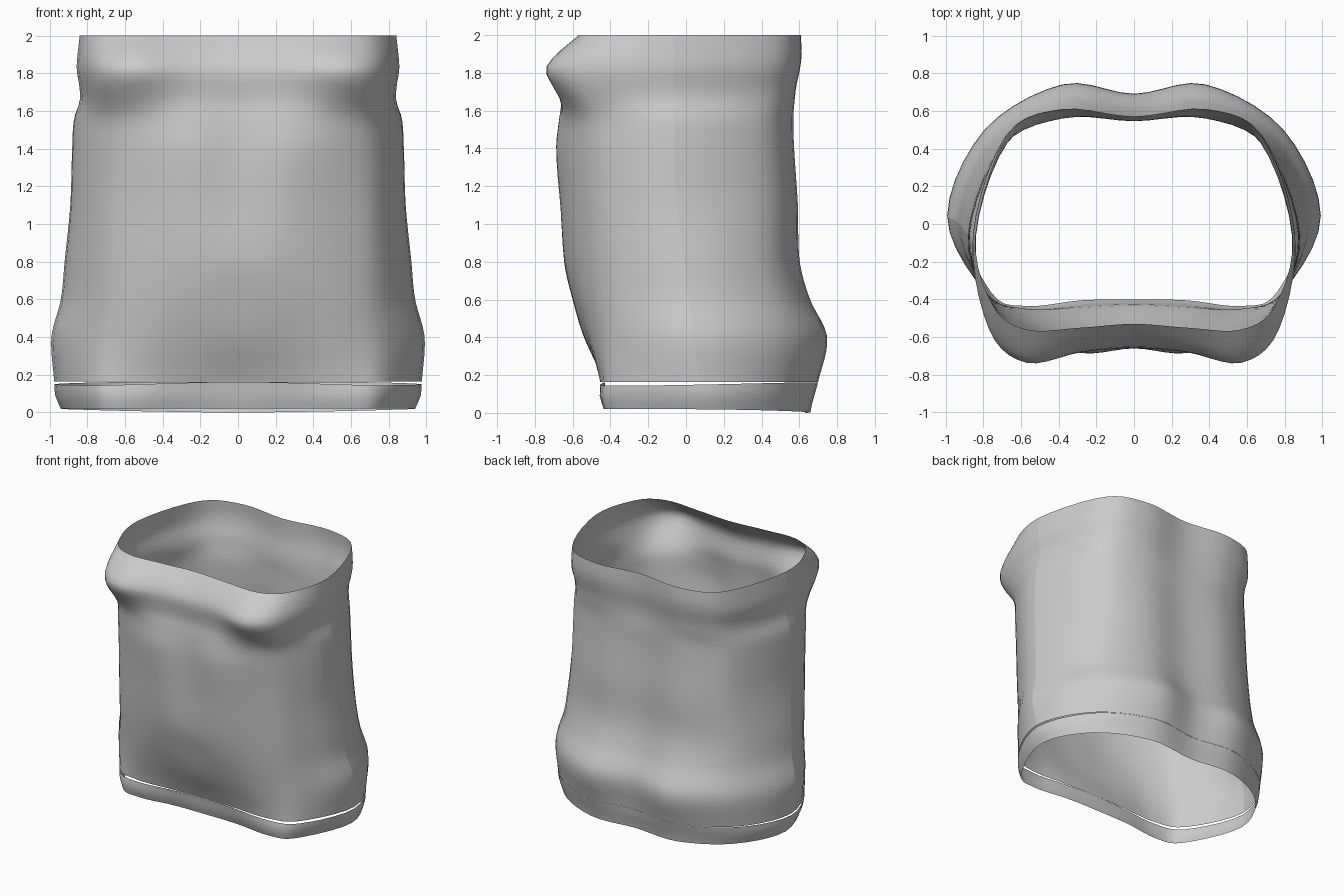
import bpy, bmesh, math
from mathutils import Vector

if "Cube" in bpy.data.objects:
    bpy.data.objects.remove(bpy.data.objects["Cube"])

# Cross-sections, bottom to top:
# z, half width, front y at x = 0 / .28 / .57, front corner x, y, back corner y, back lobe y, back centre y
SECTIONS = [
    (0.02, 0.94, -0.40, -0.405, -0.435, 0.76, -0.36, 0.46, 0.65, 0.63),
    (0.09, 0.97, -0.42, -0.43, -0.455, 0.78, -0.37, 0.47, 0.67, 0.65),
    (0.16, 0.975, -0.43, -0.44, -0.45, 0.79, -0.36, 0.48, 0.69, 0.66),
    (0.40, 0.99, -0.54, -0.53, -0.49, 0.80, -0.35, 0.50, 0.74, 0.69),
    (0.60, 0.94, -0.60, -0.59, -0.52, 0.78, -0.37, 0.46, 0.65, 0.62),
    (0.80, 0.92, -0.645, -0.63, -0.54, 0.77, -0.39, 0.43, 0.595, 0.575),
    (1.10, 0.89, -0.655, -0.66, -0.56, 0.76, -0.41, 0.42, 0.585, 0.565),
    (1.40, 0.88, -0.66, -0.685, -0.585, 0.76, -0.42, 0.41, 0.565, 0.55),
    (1.56, 0.87, -0.65, -0.67, -0.60, 0.75, -0.44, 0.41, 0.56, 0.55),
    (1.65, 0.84, -0.64, -0.66, -0.645, 0.75, -0.49, 0.43, 0.57, 0.545),
    (1.73, 0.84, -0.65, -0.67, -0.70, 0.76, -0.54, 0.44, 0.58, 0.55),
    (1.82, 0.855, -0.655, -0.68, -0.74, 0.77, -0.56, 0.46, 0.60, 0.565),
    (1.90, 0.85, -0.61, -0.64, -0.68, 0.765, -0.52, 0.47, 0.61, 0.57),
    (2.00, 0.84, -0.53, -0.55, -0.56, 0.75, -0.43, 0.47, 0.605, 0.57),
]
STEPS = 5
SIDE = 4 * STEPS                      # index of the side seam in the half outline


def spline(pts, steps):
    """Catmull-Rom curve through open points."""
    p = [2 * pts[0] - pts[1]] + pts + [2 * pts[-1] - pts[-2]]
    out = []
    for i in range(1, len(p) - 2):
        a, b, c, d = p[i - 1:i + 3]
        for s in range(steps):
            t = s / steps
            out.append(0.5 * (2 * b + (c - a) * t + (2 * a - 5 * b + 4 * c - d) * t * t
                              + (3 * b - a - 3 * c + d) * t ** 3))
    return out + [pts[-1]]


def ring(row):
    """Half outline, front centre to back centre; side seam is control point 4."""
    z, w, f0, fm, fl, cx, cy, by, bl, b0 = row
    seam = 0.09 - 0.15 * min(z / 1.2, 1)
    ctrl = [(0, f0), (0.28, fm), (0.57, fl), (cx, cy), (w, seam),
            (0.8 * w, by), (0.38, bl), (0, b0)]
    pts = [Vector((x, y, z)) for x, y in ctrl]
    mirror = [Vector((-pts[1].x, pts[1].y, z)), Vector((-pts[-2].x, pts[-2].y, z))]
    full = spline([mirror[0]] + pts + [mirror[1]], STEPS)
    return full[STEPS:-STEPS]


def section_at(z):
    """Interpolate the section table smoothly in height."""
    i = max(k for k in range(len(SECTIONS) - 1) if SECTIONS[k][0] <= z + 1e-6)
    a, b = SECTIONS[i], SECTIONS[i + 1]
    p, n = SECTIONS[max(i - 1, 0)], SECTIONS[min(i + 2, len(SECTIONS) - 1)]
    h = b[0] - a[0]
    t = (z - a[0]) / h
    row = [z]
    for j in range(1, len(a)):
        ma = (b[j] - p[j]) / (b[0] - p[0]) * h
        mb = (n[j] - a[j]) / (n[0] - a[0]) * h
        row.append((2*t**3 - 3*t*t + 1) * a[j] + (t**3 - 2*t*t + t) * ma
                   + (3*t*t - 2*t**3) * b[j] + (t**3 - t*t) * mb)
    return row


def loft(name, heights, first, last, hem=False):
    """Skin the half outlines between two indices and mirror them across x."""
    bm = bmesh.new()
    rows = []
    for k, z in enumerate(heights):
        pts = ring(section_at(z))
        for i, p in enumerate(pts):
            c = math.cos(math.pi * i / (len(pts) - 1))
            if hem and k == 0 and c < 0:                  # edge hangs lowest at centre back
                p.z -= 0.02 * c * c
            if hem and k == len(heights) - 1:             # gap opens towards the front corners
                p.z -= 0.018 * max(0, math.sin(math.pi * i / (len(pts) - 1) * 1.2)) ** 2
        rows.append([bm.verts.new(p) for p in pts[first:last + 1]])
    for lo, hi in zip(rows, rows[1:]):
        for i in range(len(lo) - 1):
            bm.faces.new((lo[i], lo[i + 1], hi[i + 1], hi[i]))
    geom = bm.verts[:] + bm.edges[:] + bm.faces[:]
    bmesh.ops.mirror(bm, geom=geom, axis='X', merge_dist=0.0005)
    bmesh.ops.recalc_face_normals(bm, faces=bm.faces[:])
    out = sum(f.normal.x * f.calc_center_median().x + f.normal.y * f.calc_center_median().y
              for f in bm.faces)
    if out < 0:
        bmesh.ops.reverse_faces(bm, faces=bm.faces[:])
    mesh = bpy.data.meshes.new(name)
    bm.to_mesh(mesh)
    bm.free()
    for poly in mesh.polygons:
        poly.use_smooth = True
    obj = bpy.data.objects.new(name, mesh)
    bpy.context.collection.objects.link(obj)
    return obj


# Front and back shirt panels meeting at the side seams
body = [0.163 + (2.0 - 0.163) * i / 44 for i in range(45)]
loft("front_panel", body, 0, SIDE)
loft("back_panel", body, SIDE, 7 * STEPS)

# Separate hem band with a narrow gap above it at the sides
loft("hem_band", [0.02, 0.05, 0.09, 0.125, 0.162], 0, 7 * STEPS, hem=True)
